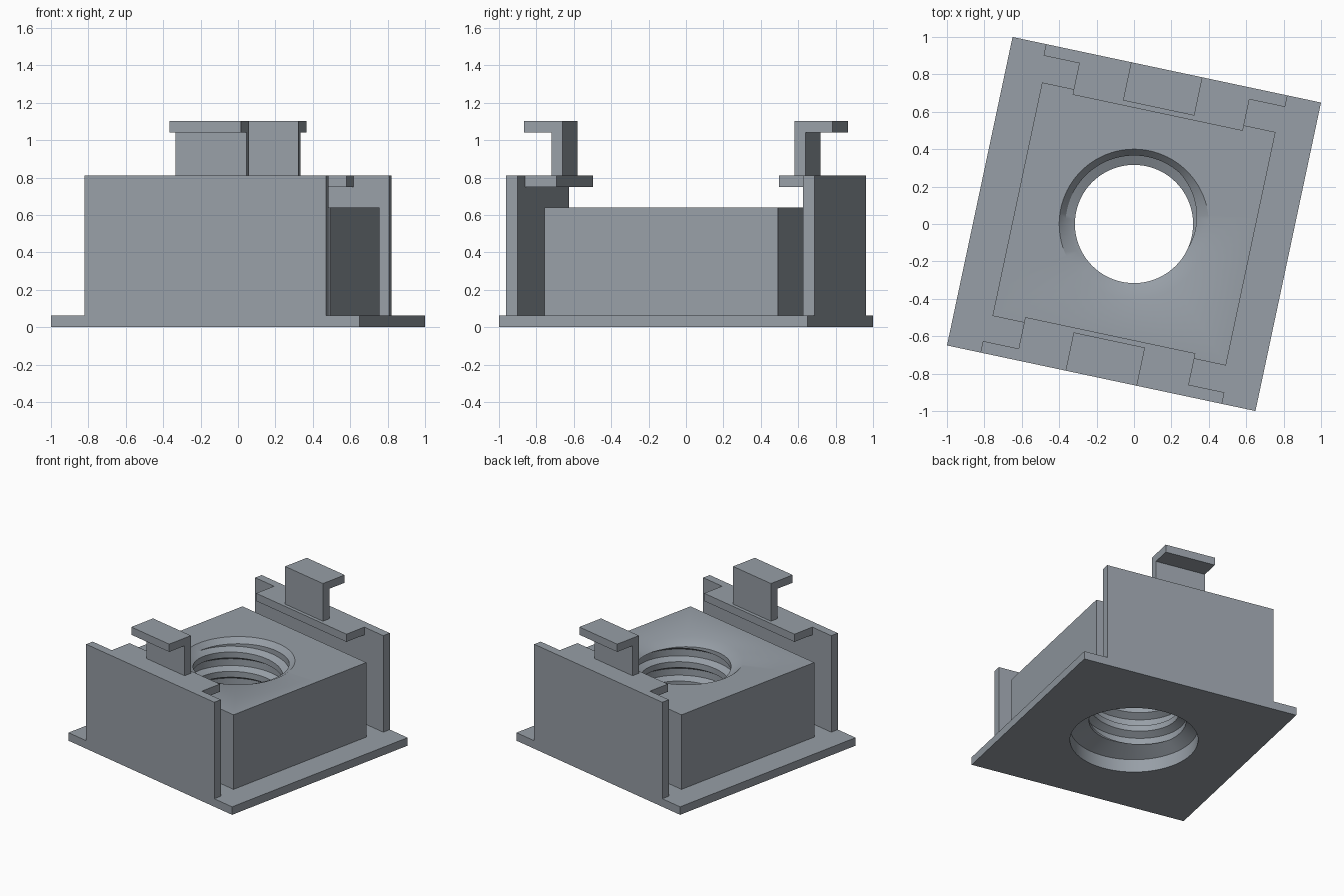
import bpy, bmesh, math

if "Cube" in bpy.data.objects:
    bpy.data.objects.remove(bpy.data.objects["Cube"])

TURN = math.radians(-12)          # whole part is turned on its base
HALF, BLOCK, N = 0.843, 0.638, 96

grey = bpy.data.materials.new("mid grey")
grey.diffuse_color = (0.31, 0.345, 0.385, 1)
grey.use_nodes = True
grey.node_tree.nodes["Principled BSDF"].inputs["Base Color"].default_value = grey.diffuse_color


def finish(name, bm, smooth=False):
    bmesh.ops.remove_doubles(bm, verts=bm.verts, dist=1e-5)
    bmesh.ops.recalc_face_normals(bm, faces=bm.faces)
    me = bpy.data.meshes.new(name)
    bm.to_mesh(me)
    bm.free()
    me.materials.append(grey)
    ob = bpy.data.objects.new(name, me)
    bpy.context.collection.objects.link(ob)
    ob.rotation_euler.z = TURN
    if smooth:
        bpy.ops.object.select_all(action='DESELECT')
        ob.select_set(True)
        bpy.context.view_layer.objects.active = ob
        bpy.ops.object.shade_smooth_by_angle(angle=math.radians(32))
    return ob


def extrude_profile(name, pts, half_width, side):
    """Extrude a (y, z) profile along x, mirrored to the given side."""
    bm = bmesh.new()
    face = bm.faces.new([bm.verts.new((-half_width, side * y, z)) for y, z in pts])
    out = bmesh.ops.extrude_face_region(bm, geom=[face])
    moved = [g for g in out["geom"] if isinstance(g, bmesh.types.BMVert)]
    bmesh.ops.translate(bm, verts=moved, vec=(2 * half_width, 0, 0))
    finish(name, bm)


# --- block and base plate with threaded bore, one closed ring surface ---
PITCH, Z_LO, Z_HI = 0.15, 0.155, 0.60
CREST, ROOT = 0.316, 0.366
THREAD = [(0, CREST), (0.3, CREST), (0.45, ROOT), (0.8, ROOT), (1, CREST)]


def thread_radius(p):
    p %= 1.0
    for (a, ra), (b, rb) in zip(THREAD, THREAD[1:]):
        if p <= b:
            return ra + (rb - ra) * (p - a) / (b - a)


def square(s, z):
    return lambda a: (s * math.cos(a) / max(abs(math.cos(a)), abs(math.sin(a))),
                      s * math.sin(a) / max(abs(math.cos(a)), abs(math.sin(a))), z)


def circle(r, z):
    return lambda a: (r * math.cos(a), r * math.sin(a), z)


def helix(turn, frac):
    def point(a):
        t = a / math.tau
        z = Z_LO + PITCH * (turn + frac + t)
        z = min(max(z, Z_LO), Z_HI)
        r = thread_radius((z - Z_LO) / PITCH - t)
        return (r * math.cos(a), r * math.sin(a), z)
    return point


rings = [square(HALF, 0), square(HALF, 0.062), square(BLOCK, 0.062),
         square(BLOCK, 0.64), circle(0.40, 0.64)]
for turn in range(3, -3, -1):
    rings += [helix(turn, f) for f, _ in reversed(THREAD[:-1])]
rings += [circle(0.45, 0.10), circle(0.45, 0), square(HALF, 0)]

bm = bmesh.new()
grid = [[bm.verts.new(ring(math.tau * j / N)) for j in range(N + 1)] for ring in rings]
for r0, r1 in zip(grid, grid[1:]):
    for j in range(N):
        quad = (r0[j], r0[j + 1], r1[j + 1], r1[j])
        if any((quad[k].co - quad[k - 3].co).length > 1e-6 for k in (0, 2)) and \
           max((r0[j].co - r1[j].co).length, (r0[j + 1].co - r1[j + 1].co).length) > 1e-6:
            bm.faces.new(quad)
finish("threaded_block_and_plate", bm, smooth=True)

# --- paired walls with ledge and clip hook ---
for side, label in ((-1, "front"), (1, "back")):
    extrude_profile(label + "_wall",
                    [(0.78, 0.05), (HALF, 0.05), (HALF, 0.81), (0.78, 0.81)], 0.66, side)
    extrude_profile(label + "_ledge",
                    [(0.608, 0.75), (0.78, 0.75), (0.78, 0.81), (0.608, 0.81)], 0.465, side)
    extrude_profile(label + "_hook",
                    [(0.634, 0.81), (0.695, 0.81), (0.695, 1.042), (HALF, 1.042),
                     (HALF, 1.102), (0.634, 1.102)], 0.195, side)
